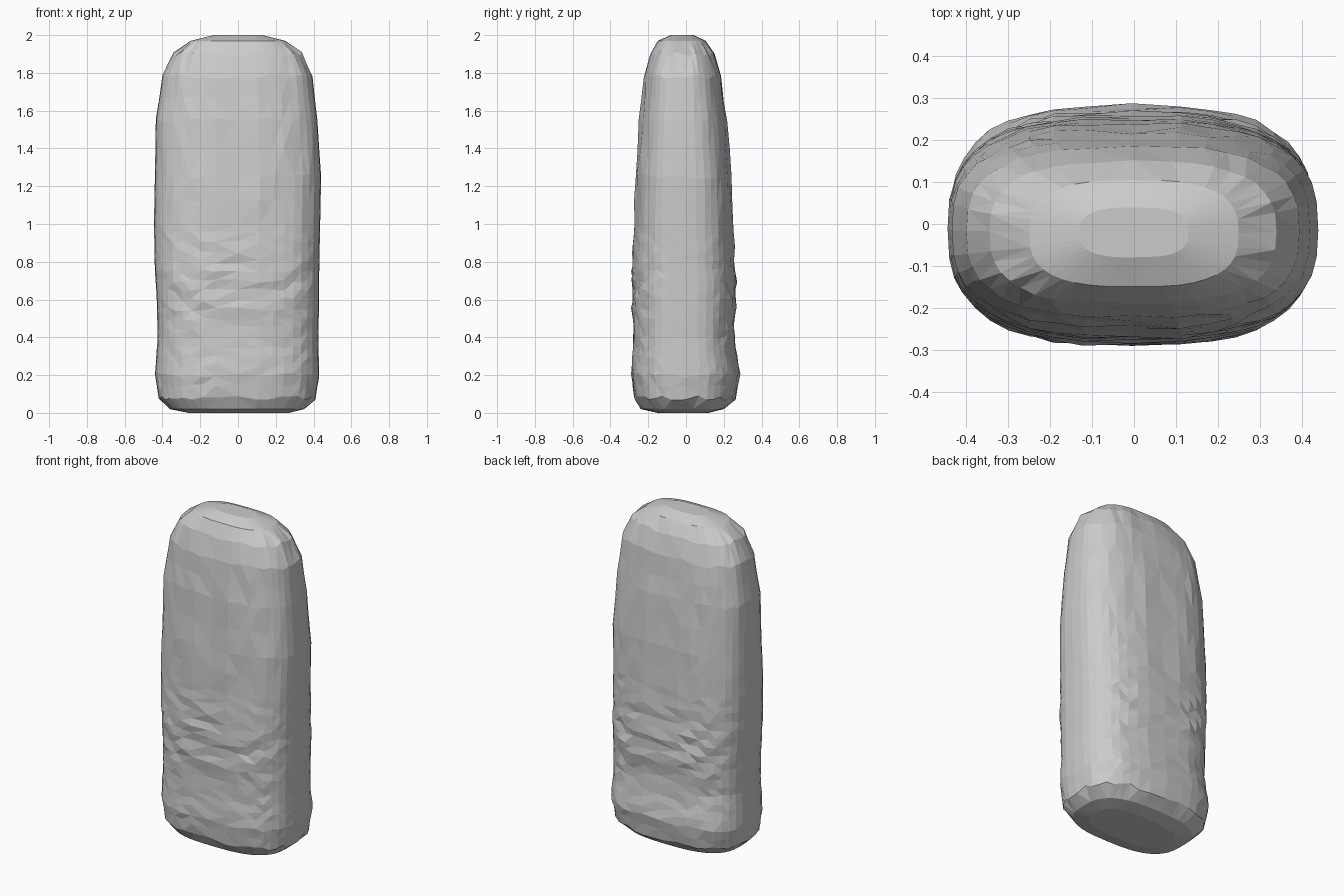
import bpy
import bmesh
import random
from math import cos, sin, pi, exp, copysign

cube = bpy.data.objects.get("Cube")
if cube:
    bpy.data.objects.remove(cube, do_unlink=True)

random.seed(4)
SIDES = 40
ROUNDNESS = 2 / 2.8

# Outline of the padded body: height, right edge, left edge, front edge, back edge
SECTIONS = [
    (0.00, -0.26, 0.27, -0.15, 0.12),
    (0.02, -0.36, 0.35, -0.24, 0.20),
    (0.08, -0.42, 0.41, -0.275, 0.26),
    (0.20, -0.44, 0.43, -0.29, 0.285),
    (0.40, -0.425, 0.425, -0.28, 0.255),
    (0.60, -0.43, 0.43, -0.285, 0.265),
    (0.75, -0.44, 0.43, -0.285, 0.26),
    (1.00, -0.445, 0.435, -0.275, 0.25),
    (1.25, -0.44, 0.44, -0.265, 0.24),
    (1.55, -0.435, 0.42, -0.245, 0.215),
    (1.78, -0.40, 0.395, -0.22, 0.185),
    (1.90, -0.345, 0.34, -0.19, 0.15),
    (1.97, -0.25, 0.25, -0.15, 0.105),
    (2.00, -0.13, 0.13, -0.08, 0.04),
]


def signed_power(value, power):
    return copysign(abs(value) ** power, value)


def bell(value, centre, width):
    return exp(-((value - centre) / width) ** 2)


def fold_depth(x, z):
    """Sagging wrinkles low down, and an upright crease above them."""
    sag = 0.007 * bell(z, 0.65, 0.2) * sin(38 * (z - 1.2 * x * x) + 5 * x)
    crease = bell(x, 0.03, 0.035) - 0.6 * bell(x, 0.11, 0.04)
    return sag - 0.009 * crease * bell(z, 1.3, 0.45)


def refined(sections):
    """Close rings where the cloth wrinkles, wide ones on the plain part."""
    for low, high in zip(sections, sections[1:]):
        step = 0.05 if low[0] < 0.9 else 0.13
        count = max(1, round((high[0] - low[0]) / step))
        for i in range(count):
            yield [a + (b - a) * i / count for a, b in zip(low, high)]
    yield sections[-1]


def add_ring(bm, section):
    z, right, left, front, back = section
    mid_x, mid_y = (left + right) / 2, (front + back) / 2
    half_x, half_y = (left - right) / 2, (back - front) / 2
    ring = []
    for i in range(SIDES):
        angle = 2 * pi * i / SIDES
        side = signed_power(sin(angle), ROUNDNESS)
        x = mid_x + half_x * signed_power(cos(angle), ROUNDNESS)
        y = mid_y + half_y * side + side * fold_depth(x, z)
        # Slight unevenness of the cloth
        wobble = 0.004 if 0.05 < z < 1.95 else 0
        y += random.uniform(-wobble, wobble)
        lift = random.uniform(-wobble, wobble) * 3
        ring.append(bm.verts.new((x, y, z + lift)))
    return ring


# Body: rings joined into a skin, with both ends closed by fans
bm = bmesh.new()
rings = [add_ring(bm, section) for section in refined(SECTIONS)]
for low, high in zip(rings, rings[1:]):
    for i in range(SIDES):
        j = (i + 1) % SIDES
        bm.faces.new((low[i], low[j], high[j], high[i]))
for ring in (rings[0], rings[-1]):
    end = bm.faces.new(ring)
    bmesh.ops.poke(bm, faces=[end])
bmesh.ops.triangulate(bm, faces=bm.faces[:], quad_method='SHORT_EDGE')
bmesh.ops.recalc_face_normals(bm, faces=bm.faces[:])

mesh = bpy.data.meshes.new("padded_body")
bm.to_mesh(mesh)
bm.free()
body = bpy.data.objects.new("padded_body", mesh)
bpy.context.collection.objects.link(body)

# Plain grey cloth
grey = bpy.data.materials.new("plain_grey")
grey.use_nodes = True
colour = (0.6, 0.6, 0.6, 1)
grey.diffuse_color = colour
grey.node_tree.nodes["Principled BSDF"].inputs["Base Color"].default_value = colour
mesh.materials.append(grey)
